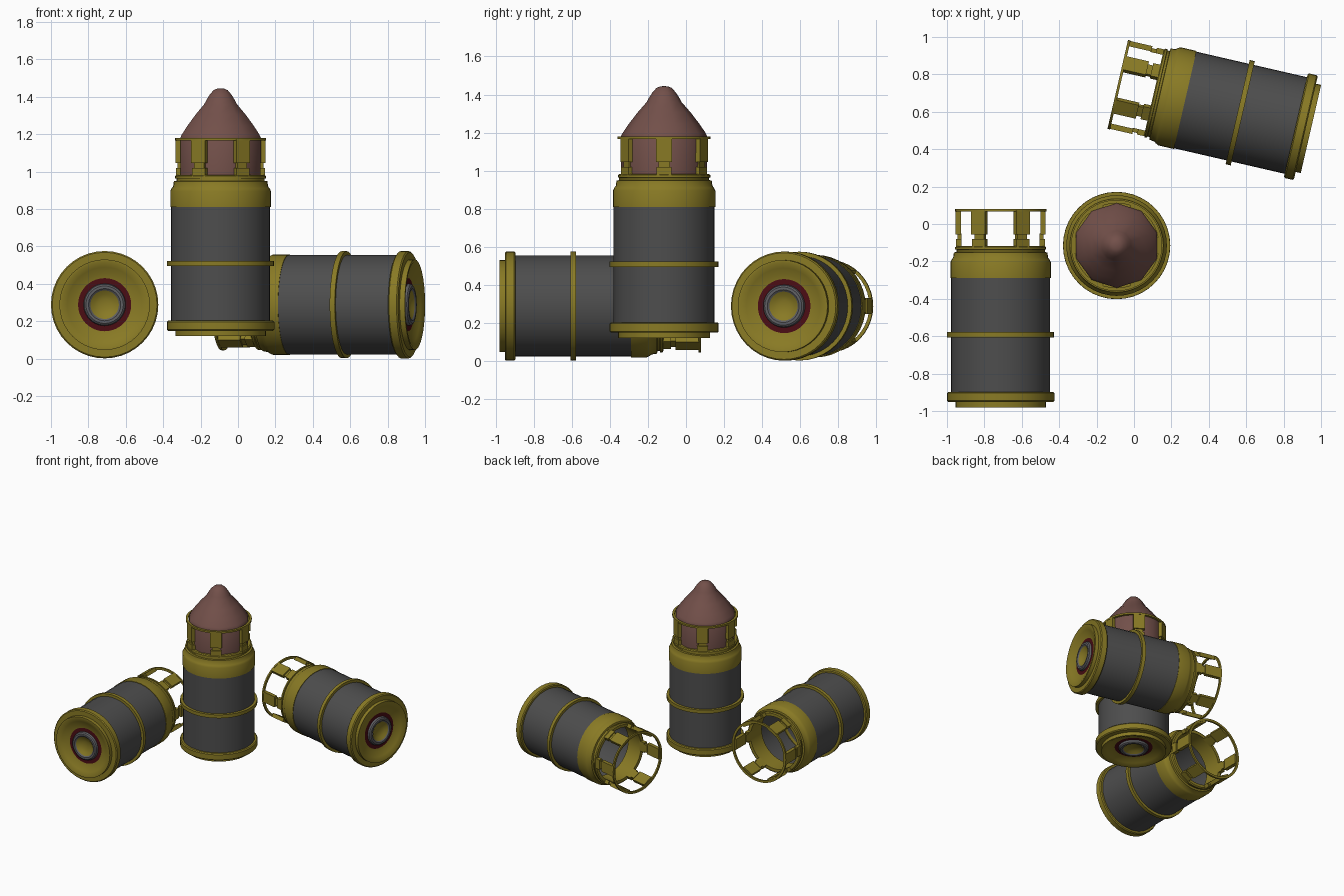
import bpy, bmesh, math
from mathutils import Matrix

if "Cube" in bpy.data.objects:
    bpy.data.objects.remove(bpy.data.objects["Cube"])


def material(name, rgb):
    m = bpy.data.materials.new(name)
    m.diffuse_color = (*rgb, 1)
    m.use_nodes = True
    m.node_tree.nodes["Principled BSDF"].inputs["Base Color"].default_value = m.diffuse_color
    return m


BRASS = material("brass", (0.25, 0.195, 0.018))
GREY = material("dark grey", (0.075, 0.075, 0.075))
STEEL = material("steel grey", (0.115, 0.115, 0.125))
CRIMSON = material("dark crimson", (0.07, 0.004, 0.007))
CLAY = material("clay red", (0.17, 0.08, 0.068))


def finish(bm, name, mat, place, angle=35):
    bmesh.ops.recalc_face_normals(bm, faces=bm.faces)
    me = bpy.data.meshes.new(name)
    bm.to_mesh(me)
    bm.free()
    me.materials.append(mat)
    me.shade_smooth()
    me.set_sharp_from_angle(angle=math.radians(angle))
    ob = bpy.data.objects.new(name, me)
    ob.matrix_world = place
    bpy.context.collection.objects.link(ob)
    return ob


def lathe(name, profile, mat, place, sides=40, closed=False, phase=0.0, angle=35):
    """Spin (radius, height) points around the local z axis."""
    bm = bmesh.new()
    rings = []
    for r, h in profile:
        if r == 0:
            rings.append([bm.verts.new((0, 0, h))] * sides)
        else:
            rings.append([bm.verts.new((r * math.cos(phase + math.tau * i / sides),
                                        r * math.sin(phase + math.tau * i / sides), h))
                          for i in range(sides)])
    pairs = list(zip(rings, rings[1:]))
    if closed:
        pairs.append((rings[-1], rings[0]))
    for a, b in pairs:
        for i in range(sides):
            j = (i + 1) % sides
            quad = list(dict.fromkeys((a[i], a[j], b[j], b[i])))
            bm.faces.new(quad)
    return finish(bm, name, mat, place, angle)


def band(name, r0, r1, h0, h1, mat, place):
    return lathe(name, [(r0, h0), (r1, h0), (r1, h1), (r0, h1)], mat, place, closed=True)


def crown_posts(name, place):
    """Six posts, each a wide plate, a narrow neck and a foot."""
    bm = bmesh.new()
    for k in range(6):
        turn = Matrix.Rotation(k * math.tau / 6, 4, 'Z')
        for r0, r1, width, h0, h1 in ((0.212, 0.241, 0.085, 0.925, 1.052),
                                      (0.208, 0.230, 0.06, 0.895, 0.93),
                                      (0.208, 0.238, 0.08, 0.85, 0.90)):
            m = turn @ Matrix.Translation(((r0 + r1) / 2, 0, (h0 + h1) / 2)) \
                @ Matrix.Diagonal((r1 - r0, width, h1 - h0, 1))
            bmesh.ops.create_cube(bm, size=1, matrix=m)
    finish(bm, name, BRASS, place)


def canister(label, place):
    # base: stepped flange with a dished underside
    lathe(label + "_base_flange",
          [(0.142, 0.035), (0.165, 0.03), (0.20, 0.014), (0.228, 0.0), (0.242, 0.0),
           (0.242, 0.028), (0.28, 0.028), (0.287, 0.035), (0.287, 0.076),
           (0.28, 0.083), (0.258, 0.083)], BRASS, place)
    # primer: crimson seat, steel ring, brass dimple
    lathe(label + "_primer_seat", [(0.144, 0.035), (0.108, 0.035)], CRIMSON, place)
    lathe(label + "_primer_ring",
          [(0.113, 0.036), (0.109, 0.02), (0.10, 0.013), (0.086, 0.013), (0.075, 0.022)],
          STEEL, place)
    lathe(label + "_primer_cup", [(0.076, 0.02), (0.055, 0.033), (0.03, 0.041), (0, 0.043)],
          BRASS, place)
    # body tube and middle band
    lathe(label + "_body", [(0.265, 0.08), (0.265, 0.70)], GREY, place)
    band(label + "_middle_band", 0.26, 0.286, 0.374, 0.402, BRASS, place)
    # open collar
    lathe(label + "_collar",
          [(0.262, 0.69), (0.269, 0.69), (0.269, 0.775), (0.262, 0.79), (0.254, 0.80),
           (0.25, 0.828), (0.236, 0.83), (0.236, 0.842), (0.243, 0.844), (0.243, 0.856),
           (0.235, 0.862), (0.212, 0.862), (0.212, 0.72), (0.262, 0.72)],
          BRASS, place, closed=True)
    # crown
    crown_posts(label + "_crown_posts", place)
    band(label + "_crown_ring", 0.226, 0.244, 1.046, 1.06, BRASS, place)


upright = Matrix.Translation((-0.093, -0.115, 0.12))
lay = Matrix.Rotation(-math.pi / 2, 4, 'X')
left = Matrix.Translation((-0.713, -0.98, 0.288)) @ lay
right = Matrix.Translation((0.946, 0.508, 0.288)) @ Matrix.Rotation(math.radians(77), 4, 'Z') @ lay

canister("upright_canister", upright)
canister("left_canister", left)
canister("right_canister", right)

# ten-sided pointed nose held in the upright crown
lathe("nose_cone",
      [(0, 0.86), (0.225, 0.86), (0.227, 1.06), (0.218, 1.078), (0.186, 1.125),
       (0.14, 1.185), (0.092, 1.24), (0.08, 1.262), (0.062, 1.29), (0.04, 1.315),
       (0.02, 1.323), (0, 1.324)],
      CLAY, upright, sides=10, phase=math.pi / 2, angle=50)
